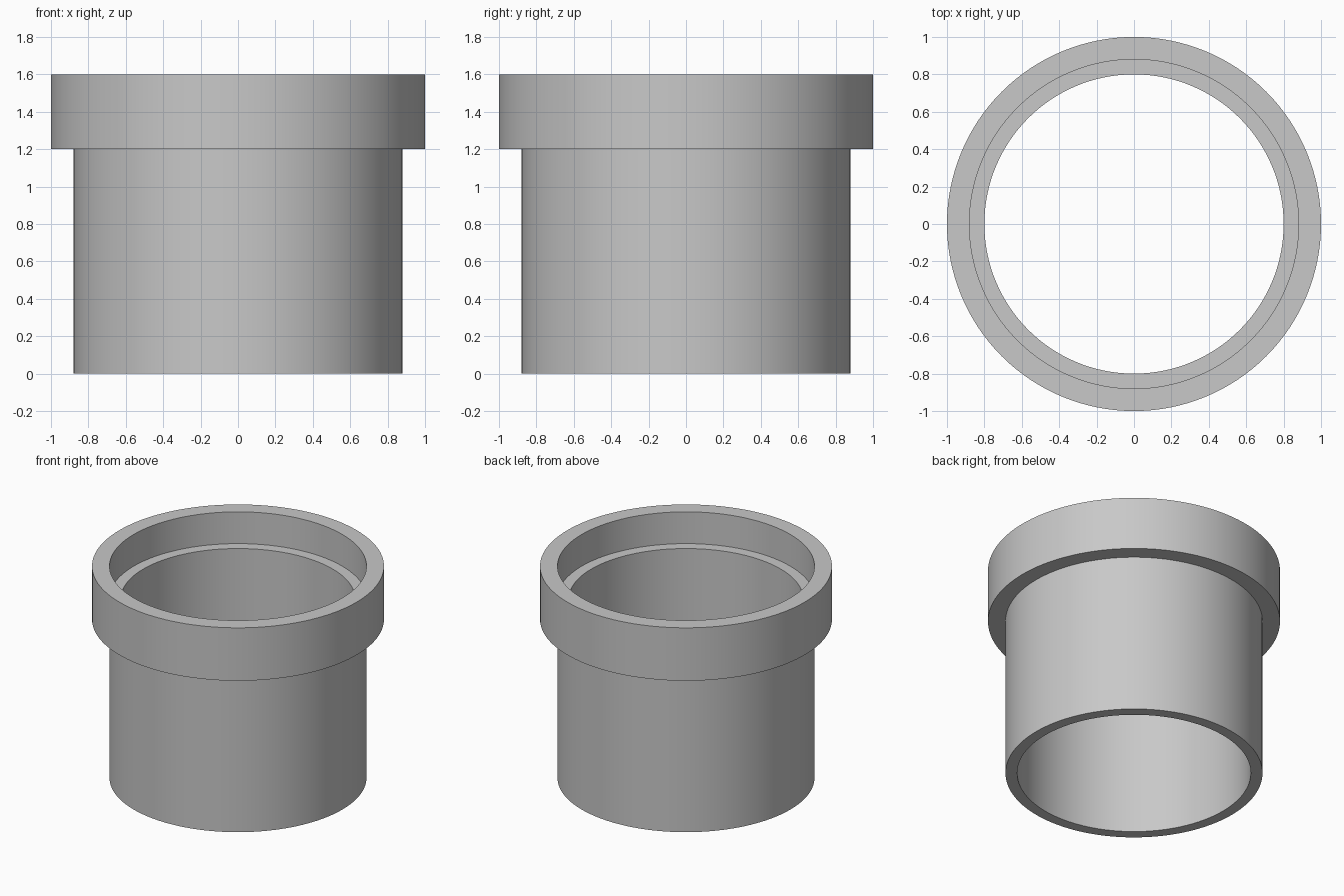
import bpy
import bmesh
import math

cube = bpy.data.objects.get("Cube")
if cube:
    bpy.data.objects.remove(cube, do_unlink=True)

SEGMENTS = 128

# Single grey finish
grey = bpy.data.materials.new("plain grey")
grey.use_nodes = True
colour = (0.58, 0.58, 0.58, 1)
grey.diffuse_color = colour
grey.node_tree.nodes["Principled BSDF"].inputs["Base Color"].default_value = colour


def lathe(name, profile):
    """Revolve a closed (radius, height) profile around the z axis."""
    bm = bmesh.new()
    verts = [bm.verts.new((r, 0, z)) for r, z in profile]
    edges = [bm.edges.new((v, verts[(i + 1) % len(verts)]))
             for i, v in enumerate(verts)]
    bmesh.ops.spin(bm, geom=verts + edges, cent=(0, 0, 0), axis=(0, 0, 1),
                   angle=math.tau, steps=SEGMENTS)
    bmesh.ops.remove_doubles(bm, verts=bm.verts, dist=0.0001)
    bmesh.ops.recalc_face_normals(bm, faces=bm.faces)
    mesh = bpy.data.meshes.new(name)
    bm.to_mesh(mesh)
    bm.free()
    mesh.materials.append(grey)
    obj = bpy.data.objects.new(name, mesh)
    bpy.context.collection.objects.link(obj)
    bpy.ops.object.select_all(action="DESELECT")
    obj.select_set(True)
    bpy.context.view_layer.objects.active = obj
    bpy.ops.object.shade_smooth_by_angle(angle=math.radians(30))
    return obj


# Tube wall, outer collar and counterbored socket in one section
lathe("flanged_sleeve", [
    (0.80, 0.0), (0.88, 0.0),      # bottom lip
    (0.88, 1.2), (1.0, 1.2),       # underside of collar
    (1.0, 1.6), (0.88, 1.6),       # top rim
    (0.88, 1.36), (0.80, 1.36),    # inner ledge
])
